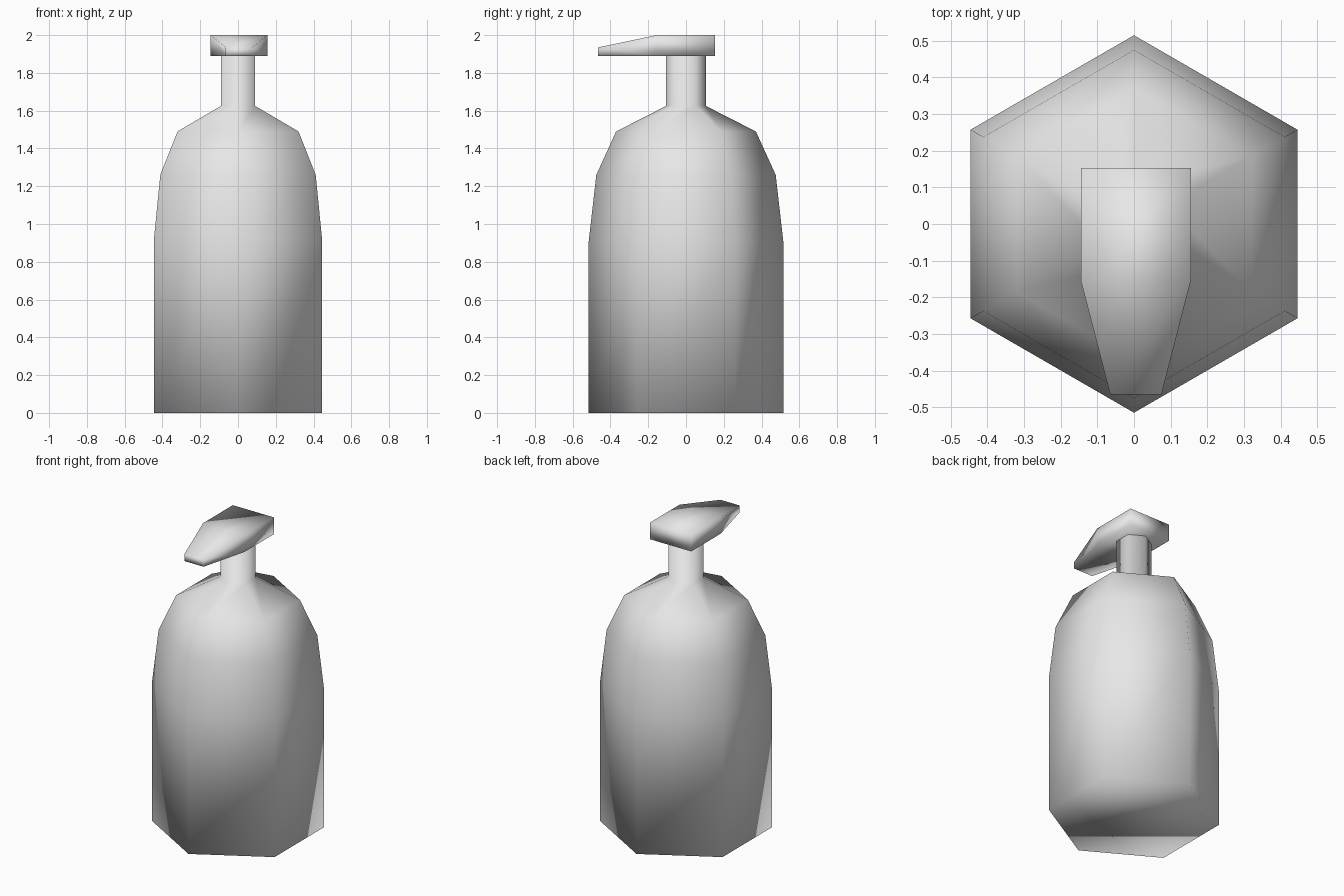
import bpy
import bmesh
from math import sin, cos, pi

cube = bpy.data.objects.get("Cube")
if cube:
    bpy.data.objects.remove(cube, do_unlink=True)

grey = bpy.data.materials.new("light_grey")
grey.use_nodes = True
colour = (0.8, 0.8, 0.8, 1)
grey.diffuse_color = colour
grey.node_tree.nodes["Principled BSDF"].inputs["Base Color"].default_value = colour


def loft(name, rings):
    """Join equal-sized rings of points with quads, cap both ends, shade smooth."""
    bm = bmesh.new()
    loops = [[bm.verts.new(p) for p in ring] for ring in rings]
    for low, high in zip(loops, loops[1:]):
        n = len(low)
        for i in range(n):
            j = (i + 1) % n
            bm.faces.new((low[i], low[j], high[j], high[i]))
    bm.faces.new(loops[0][::-1])
    bm.faces.new(loops[-1])
    bmesh.ops.recalc_face_normals(bm, faces=bm.faces)
    for face in bm.faces:
        face.smooth = True
    mesh = bpy.data.meshes.new(name)
    bm.to_mesh(mesh)
    bm.free()
    mesh.materials.append(grey)
    obj = bpy.data.objects.new(name, mesh)
    bpy.context.collection.objects.link(obj)
    return obj


def hexagon(radius, z):
    return [(radius * cos(pi / 2 + i * pi / 3), radius * sin(pi / 2 + i * pi / 3), z)
            for i in range(6)]


# Six-sided bottle with rounded shoulders and a narrow neck
profile = [(0.515, 0), (0.515, 0.91), (0.475, 1.26), (0.37, 1.49),
           (0.105, 1.625), (0.105, 1.89)]
loft("bottle", [hexagon(r, z) for r, z in profile])


# Pump head: a flat block tapering forward into the spout
def section(y, half_width, top):
    x = 0.005
    return [(x - half_width, y, 1.89), (x + half_width, y, 1.89),
            (x + half_width, y, top), (x - half_width, y, top)]


loft("pump_head", [section(0.153, 0.15, 2.0), section(-0.155, 0.15, 2.0),
                   section(-0.465, 0.07, 1.935)])
